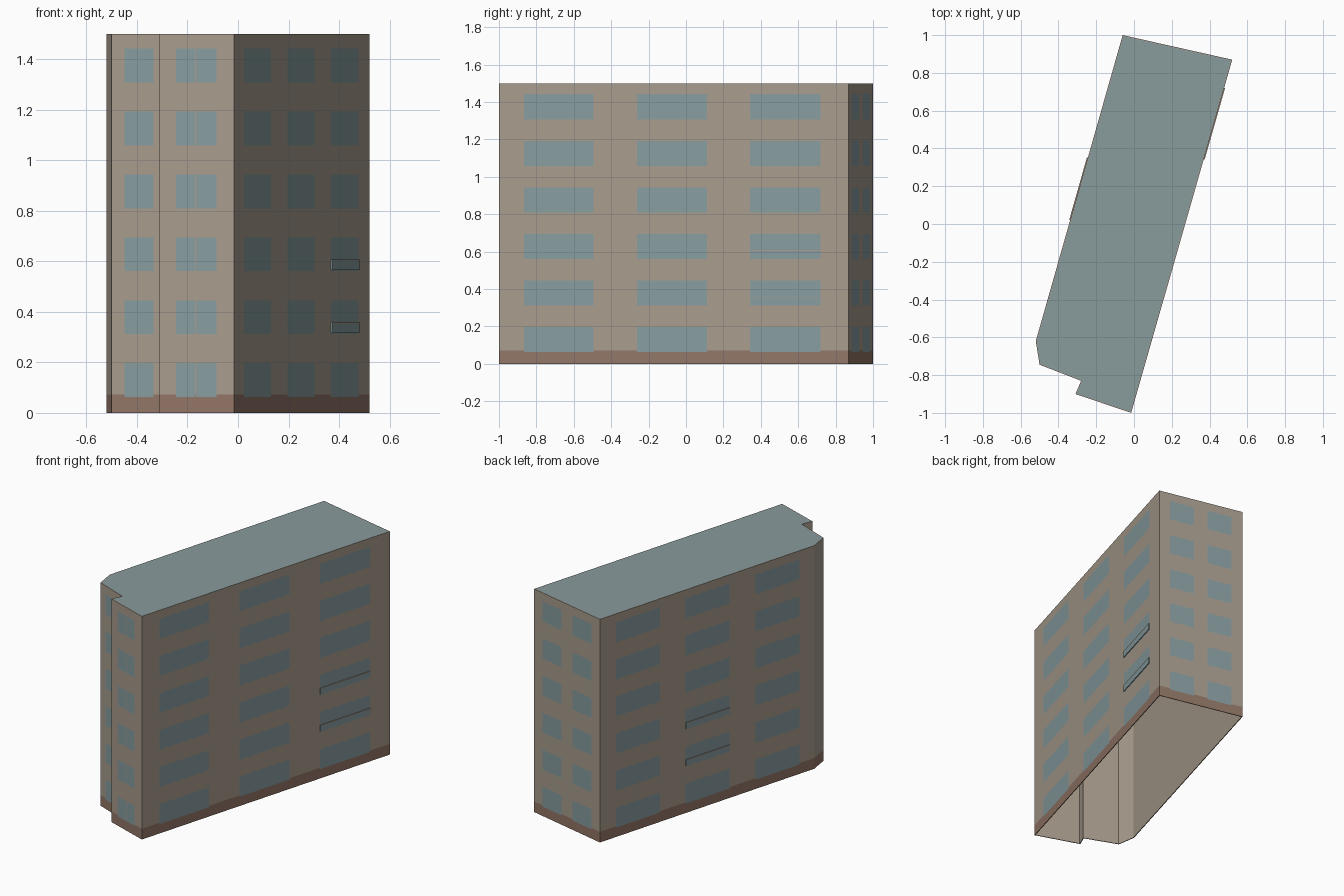
import bpy
import bmesh
from mathutils import Vector

if "Cube" in bpy.data.objects:
    bpy.data.objects.remove(bpy.data.objects["Cube"])


def material(name, rgb):
    # Colours are given as 0-255 display values and stored linear
    lin = [((c / 255 + 0.055) / 1.055) ** 2.4 for c in rgb] + [1]
    mat = bpy.data.materials.new(name)
    mat.use_nodes = True
    mat.diffuse_color = lin
    mat.node_tree.nodes["Principled BSDF"].inputs["Base Color"].default_value = lin
    return mat


glass = material("window_blue_grey", (136, 157, 160))
base = material("plinth_brown", (146, 118, 103))
wall = material("wall_beige", (168, 156, 141))
roof = material("roof_grey_green", (136, 155, 156))
GLASS, BASE, WALL = range(3)

HEIGHT = 1.5
PLINTH = 0.072
ROWS = [(0.063 + 0.249 * i, 0.197 + 0.249 * i) for i in range(6)]

# Footprint corners, counter-clockwise, with window spans along the wall that follows
WALLS = [
    ((-0.06, 1.0), [(0.075, 0.28), (0.4, 0.605), (0.725, 0.93)]),
    ((-0.52, -0.62), []),
    ((-0.5, -0.745), [(0.23, 0.75)]),
    ((-0.28, -0.83), []),
    ((-0.31, -0.9), [(0.22, 0.475), (0.49, 0.76)]),
    ((-0.015, -1.0), [(0.072, 0.271), (0.394, 0.595), (0.718, 0.92)]),
    ((0.52, 0.87), [(0.13, 0.415), (0.58, 0.87)]),
]
CORNERS = [Vector((*p, 0)) for p, _ in WALLS]


def make_object(name, bm, mats):
    mesh = bpy.data.meshes.new(name)
    bm.to_mesh(mesh)
    bm.free()
    for mat in mats:
        mesh.materials.append(mat)
    obj = bpy.data.objects.new(name, mesh)
    bpy.context.collection.objects.link(obj)
    return obj


def inside(value, spans):
    return any(a < value < b for a, b in spans)


# Walls: each one a grid cut along the window and plinth edges
bm = bmesh.new()
zs = sorted({0, PLINTH, HEIGHT, *(z for row in ROWS for z in row)})
for i, (_, spans) in enumerate(WALLS):
    start, end = CORNERS[i], CORNERS[(i + 1) % len(CORNERS)]
    us = [0, *(u for span in spans for u in span), 1]
    grid = [[bm.verts.new(start.lerp(end, u) + Vector((0, 0, z))) for z in zs] for u in us]
    for c in range(len(us) - 1):
        for r in range(len(zs) - 1):
            face = bm.faces.new((grid[c][r], grid[c + 1][r], grid[c + 1][r + 1], grid[c][r + 1]))
            u, z = (us[c] + us[c + 1]) / 2, (zs[r] + zs[r + 1]) / 2
            if inside(u, spans) and inside(z, ROWS):
                face.material_index = GLASS
            else:
                face.material_index = BASE if z < PLINTH else WALL
bmesh.ops.remove_doubles(bm, verts=bm.verts, dist=0.0001)
walls = make_object("outer_walls", bm, [glass, base, wall])

# Thin shell, open below, with a plain beige inside
shell = walls.modifiers.new("shell", "SOLIDIFY")
shell.thickness = 0.005
shell.offset = -1
shell.use_even_offset = True
shell.material_offset = 5

# Flat roof
bm = bmesh.new()
bm.faces.new([bm.verts.new(p + Vector((0, 0, HEIGHT))) for p in CORNERS])
make_object("flat_roof", bm, [roof])


def wall_plate(name, index, span, z0, z1, depth, mat):
    # Thin box lying along one wall
    start, end = CORNERS[index], CORNERS[(index + 1) % len(CORNERS)]
    along = (end - start).normalized()
    out = Vector((along.y, -along.x, 0)) * depth
    a, b = start.lerp(end, span[0]), start.lerp(end, span[1])
    bm = bmesh.new()
    bottom = bm.faces.new([bm.verts.new(p + Vector((0, 0, z0))) for p in (a, b, b + out, a + out)])
    top = bmesh.ops.extrude_face_region(bm, geom=[bottom])["geom"]
    moved = [v for v in top if isinstance(v, bmesh.types.BMVert)]
    bmesh.ops.translate(bm, verts=moved, vec=(0, 0, z1 - z0))
    bmesh.ops.recalc_face_normals(bm, faces=bm.faces)
    make_object(name, bm, [mat])


# Shallow balconies on both long walls, on the second and third floors
for side, index, column in (("left", 5, 2), ("right", 0, 1)):
    span = WALLS[index][1][column]
    for floor in (1, 2):
        z = ROWS[floor][0]
        wall_plate(f"{side}_balcony_front_{floor}", index, span, z + 0.004, z + 0.042, 0.005, glass)
        wall_plate(f"{side}_balcony_rail_{floor}", index, span, z + 0.042, z + 0.047, 0.005, wall)
